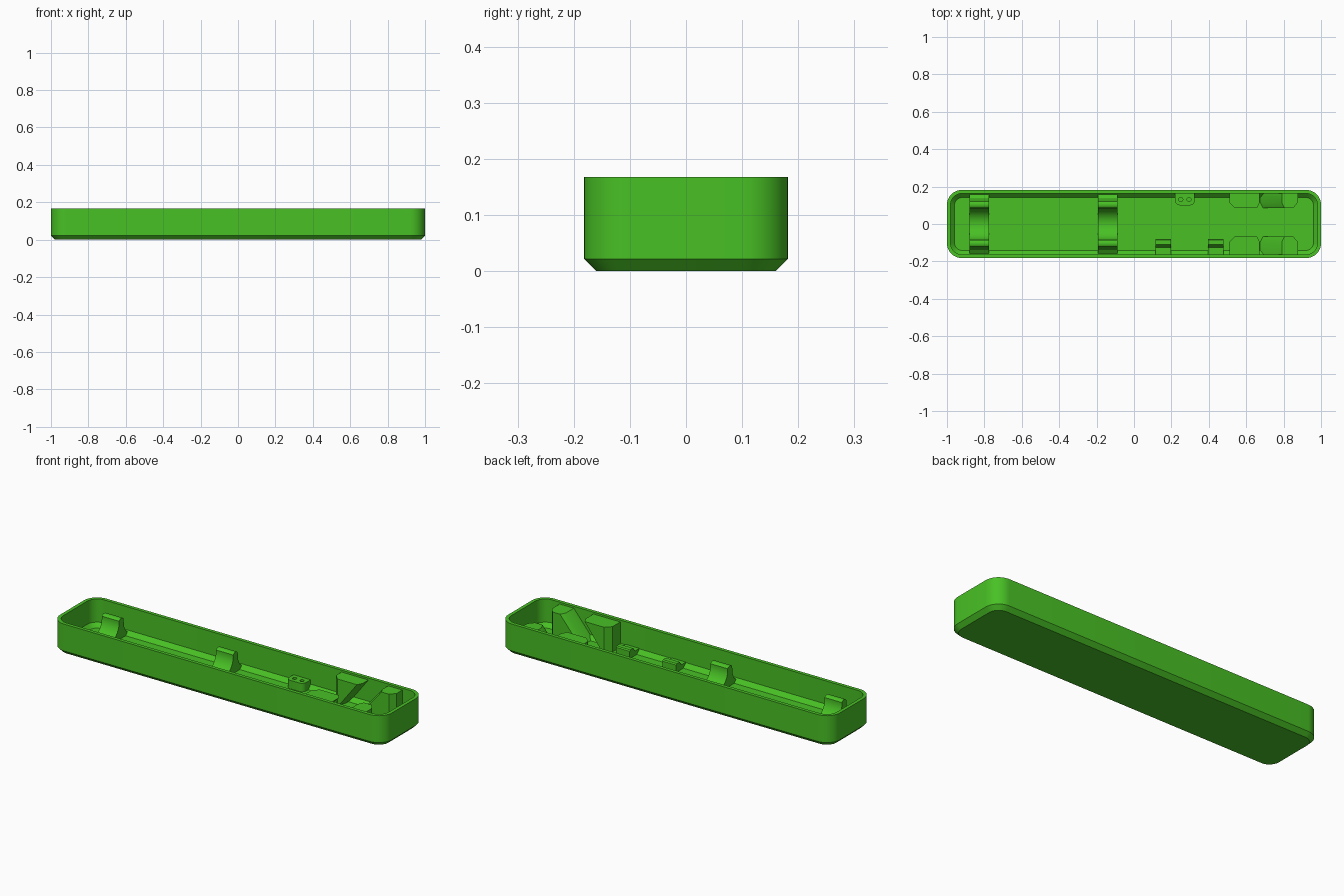
import bpy
import bmesh
import math

cube = bpy.data.objects.get("Cube")
if cube:
    bpy.data.objects.remove(cube, do_unlink=True)

green = bpy.data.materials.new("green plastic")
green.use_nodes = True
colour = (0.065, 0.53, 0.018, 1)
green.diffuse_color = colour
green.node_tree.nodes["Principled BSDF"].inputs["Base Color"].default_value = colour

FLOOR = 0.02
SUNK = 0.012       # parts start slightly inside the floor
BACK = 0.17        # parts end slightly inside the side walls


def loft(name, rings):
    """Skin a list of equally long point rings and cap both ends."""
    bm = bmesh.new()
    loops = [[bm.verts.new(p) for p in ring] for ring in rings]
    n = len(loops[0])
    for a, b in zip(loops, loops[1:]):
        for i in range(n):
            j = (i + 1) % n
            bm.faces.new((a[i], a[j], b[j], b[i]))
    bm.faces.new(loops[0])
    bm.faces.new(loops[-1])
    bmesh.ops.recalc_face_normals(bm, faces=bm.faces)
    mesh = bpy.data.meshes.new(name)
    bm.to_mesh(mesh)
    bm.free()
    mesh.materials.append(green)
    obj = bpy.data.objects.new(name, mesh)
    bpy.context.collection.objects.link(obj)
    bpy.ops.object.select_all(action='DESELECT')
    obj.select_set(True)
    bpy.context.view_layer.objects.active = obj
    bpy.ops.object.shade_smooth_by_angle(angle=math.radians(25))
    return obj


def along_x(name, profile, x0, x1):
    return loft(name, [[(x, y, z) for y, z in profile] for x in (x0, x1)])


def rounded_rect(inset, z, steps=10):
    hx, hy, r = 1 - inset, 0.182 - inset, 0.08 - inset
    ring = []
    for k, (sx, sy) in enumerate([(1, 1), (-1, 1), (-1, -1), (1, -1)]):
        for i in range(steps + 1):
            a = math.pi / 2 * (k + i / steps)
            ring.append((sx * (hx - r) + r * math.cos(a),
                         sy * (hy - r) + r * math.sin(a), z))
    return ring


# Tray with chamfered base, thin walls and chamfered inner floor
loft("tray", [rounded_rect(i, z) for i, z in
              [(0.022, 0), (0, 0.022), (0, 0.168), (0.019, 0.168),
               (0.019, 0.042), (0.041, FLOOR)]])


# Cradles: round seat between two rounded prongs
def cradle_profile():
    seat = [(0.085 * math.sin(a), 0.113 - 0.085 * math.cos(a))
            for a in [math.radians(-95 + 190 * i / 24) for i in range(25)]]
    cap = [(0.104 + 0.019 * math.cos(a), 0.118 + 0.012 * math.sin(a))
           for a in [math.radians(150 - 25 * i) for i in range(7)]]
    foot = [(0.128, 0.075), (0.14, 0.05), (0.16, 0.035), (0.16, SUNK)]
    right = cap + foot
    left = [(-y, z) for y, z in reversed(right)]
    return left + seat + right


for label, x in [("right", -0.828), ("middle", -0.14)]:
    along_x(label + "_cradle", cradle_profile(), x - 0.052, x + 0.052)

# Small stepped clips on the front wall
clip = [(-0.08, SUNK), (-0.08, 0.06), (-0.085, 0.066), (-0.11, 0.066),
        (-0.125, 0.045), (-BACK, 0.045), (-BACK, SUNK)]
for label, x in [("inner", 0.157), ("outer", 0.437)]:
    along_x(label + "_clip", clip, x - 0.042, x + 0.042)

# Lug on the back wall with two holes
plan = [(-0.052, BACK), (0.052, BACK)]
for side in (1, -1):
    arc = [(side * (0.027 + 0.025 * math.cos(a)), 0.125 - 0.025 * math.sin(a))
           for a in [math.pi / 2 * i / 6 for i in range(7)]]
    plan += arc[::side]
lug = loft("two_hole_lug", [[(0.272 + x, y, z) for x, y in plan] for z in (SUNK, 0.066)])
for dx in (-0.022, 0.022):
    bpy.ops.mesh.primitive_cylinder_add(vertices=20, radius=0.011, depth=0.06,
                                        location=(0.272 + dx, 0.131, 0.066))
    cutter = bpy.context.object
    cutter.hide_render = True
    bpy.context.view_layer.objects.active = lug
    mod = lug.modifiers.new("hole", 'BOOLEAN')
    mod.operation = 'DIFFERENCE'
    mod.object = cutter
    bpy.ops.object.modifier_apply(modifier=mod.name)
    bpy.data.objects.remove(cutter, do_unlink=True)


# Paired blocks separated by a slanted slot; front corners are chamfered
def slot_block(name, side, front, top, bottom, cut_left, cut_right):
    rings = []
    for y, amount in [(BACK, 0), (front + 0.03, 0), (front, 1)]:
        l, r = cut_left * amount, cut_right * amount
        rings.append([(top[0] + l, side * y, 0.158), (top[1] - r, side * y, 0.158),
                      (bottom[1] - r, side * y, SUNK), (bottom[0] + l, side * y, SUNK)])
    loft(name, rings)


for label, side, front in [("back", 1, 0.085), ("front", -1, 0.066)]:
    slot_block(label + "_slot_wedge", side, front,
               (0.51, 0.672), (0.51, 0.56), 0.03, 0.015)
    slot_block(label + "_slot_ramp", side, front,
               (0.79, 0.876), (0.668, 0.876), 0.015, 0.025)
